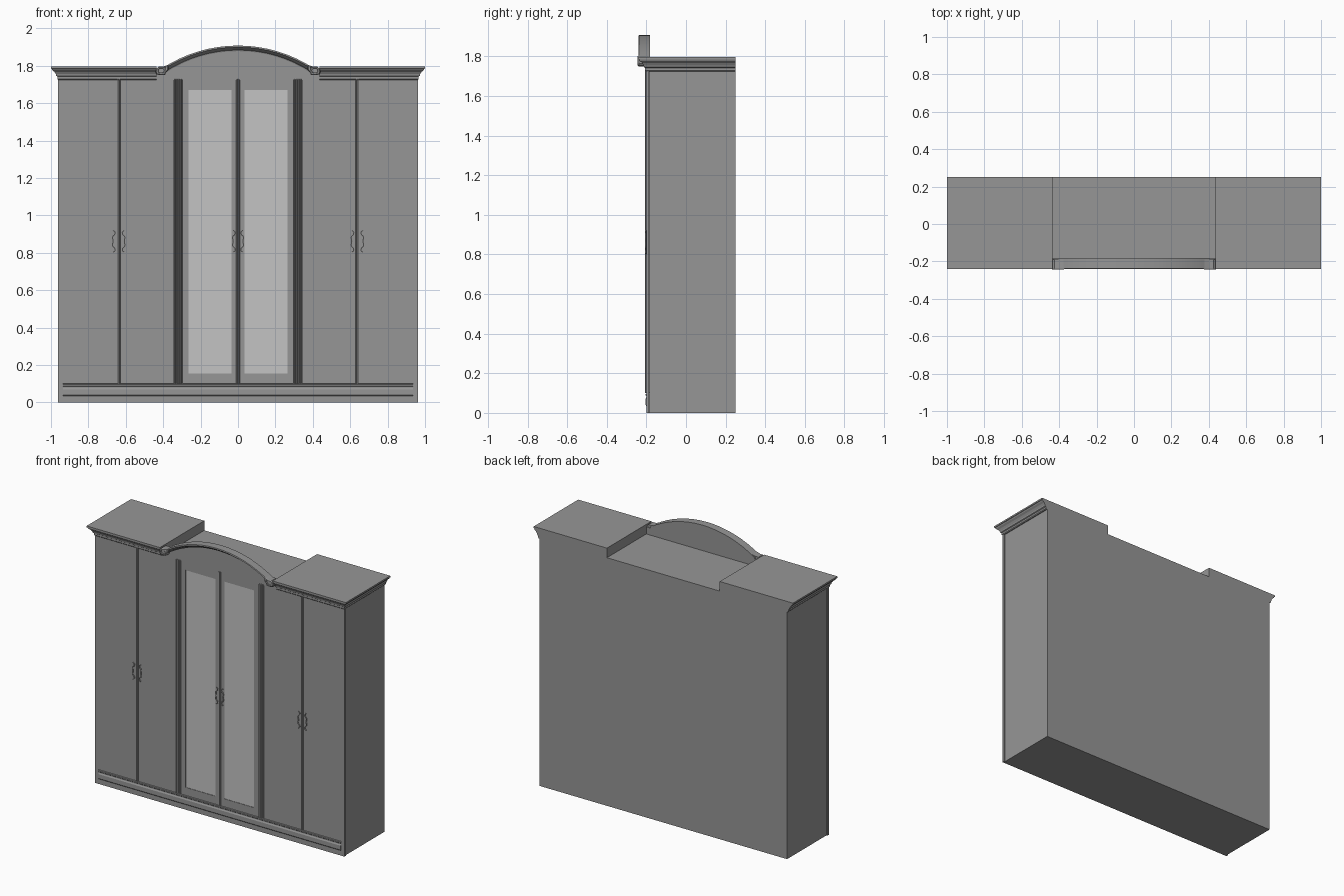
import bpy, bmesh, math
from mathutils import Vector

old = bpy.data.objects.get("Cube")
if old:
    bpy.data.objects.remove(old, do_unlink=True)


def material(name, value):
    m = bpy.data.materials.new(name)
    m.use_nodes = True
    colour = (value, value, value, 1)
    m.diffuse_color = colour
    m.node_tree.nodes["Principled BSDF"].inputs["Base Color"].default_value = colour
    return m


GREY = material("wardrobe grey", 0.305)
GLASS = material("mirror light grey", 0.55)


def finish(name, bm, mat=GREY, mirror=False, smooth=False):
    bmesh.ops.recalc_face_normals(bm, faces=bm.faces)
    mesh = bpy.data.meshes.new(name)
    bm.to_mesh(mesh)
    bm.free()
    mesh.materials.append(mat)
    ob = bpy.data.objects.new(name, mesh)
    bpy.context.collection.objects.link(ob)
    if mirror:
        ob.modifiers.new("Mirror", "MIRROR")
    if smooth:
        bpy.ops.object.select_all(action="DESELECT")
        ob.select_set(True)
        bpy.context.view_layer.objects.active = ob
        bpy.ops.object.shade_smooth_by_angle(angle=math.radians(35))
    return ob


def add_loft(bm, rings):
    """Skin closed rings of equal length and cap both ends."""
    vs = [[bm.verts.new(p) for p in ring] for ring in rings]
    for a, b in zip(vs, vs[1:]):
        for i in range(len(a)):
            j = (i + 1) % len(a)
            bm.faces.new((a[i], a[j], b[j], b[i]))
    bm.faces.new(vs[0])
    bm.faces.new(vs[-1])


def add_box(bm, x0, x1, y0, y1, z0, z1):
    add_loft(bm, [[(x0, y0, z), (x1, y0, z), (x1, y1, z), (x0, y1, z)] for z in (z0, z1)])


def box(name, *size, mat=GREY, mirror=False):
    bm = bmesh.new()
    add_box(bm, *size)
    return finish(name, bm, mat, mirror)


FRONT, BACK = -0.2, 0.25
DOOR_LOW, DOOR_TOP = 0.1, 1.73

# Carcass and corner posts
box("carcass", -0.955, 0.955, -0.185, BACK, 0, DOOR_TOP)
box("corner_post", 0.935, 0.962, FRONT, -0.186, 0, DOOR_TOP, mirror=True)

# Moulded plinth
plinth = [(-0.18, 0), (FRONT, 0), (FRONT, 0.035), (-0.204, 0.04), (-0.204, 0.07),
          (-0.2, 0.078), (-0.2, 0.084), (-0.204, 0.088), (-0.204, 0.096), (-0.18, DOOR_LOW)]
bm = bmesh.new()
add_loft(bm, [[(x, y, z) for y, z in plinth] for x in (-0.935, 0.935)])
finish("plinth", bm)

# Plain outer doors
box("outer_door", 0.645, 0.935, FRONT, -0.18, DOOR_LOW, DOOR_TOP, mirror=True)
box("inner_door", 0.342, 0.63, FRONT, -0.18, DOOR_LOW, DOOR_TOP, mirror=True)

# Framed centre doors with recessed mirrors
bm = bmesh.new()
for size in ((0.01, 0.035, DOOR_LOW, DOOR_TOP), (0.265, 0.298, DOOR_LOW, DOOR_TOP),
             (0.035, 0.265, DOOR_LOW, 0.155), (0.035, 0.265, 1.67, DOOR_TOP)):
    add_box(bm, size[0], size[1], FRONT, -0.18, size[2], size[3])
finish("mirror_door_frame", bm, mirror=True)
box("mirror_pane", 0.035, 0.265, -0.197, -0.19, 0.155, 1.67, mat=GLASS, mirror=True)


# Reeded strips between the doors
def reeds(name, x0, x1, count, mirror):
    bm = bmesh.new()
    pitch = (x1 - x0) / count
    for i in range(count):
        centre = x0 + pitch * (i + 0.5)
        arc = [(centre - pitch * 0.46 * math.cos(math.pi * k / 6),
                -0.199 - 0.007 * math.sin(math.pi * k / 6)) for k in range(7)]
        arc += [(arc[-1][0], -0.18), (arc[0][0], -0.18)]
        add_loft(bm, [[(x, y, z) for x, y in arc] for z in (DOOR_LOW, DOOR_TOP)])
    finish(name, bm, mirror=mirror, smooth=True)


reeds("fluted_pilaster", 0.299, 0.341, 4, True)
reeds("side_door_bead", 0.629, 0.646, 2, True)
reeds("centre_door_bead", -0.01, 0.01, 2, False)

# Stepped cornice over each side, returned along the end
cornice = [(0.001, 1.725), (0.006, 1.73), (0.006, 1.742), (0.012, 1.746), (0.014, 1.755),
           (0.022, 1.768), (0.033, 1.777), (0.036, 1.784), (0.04, 1.786), (0.04, 1.797)]
bm = bmesh.new()
add_loft(bm, [[(0.435, FRONT - o, z), (0.96 + o, FRONT - o, z), (0.96 + o, BACK, z),
               (0.435, BACK, z)] for o, z in cornice])
finish("cornice", bm, mirror=True)

# Arched pediment: panel behind, moulded band in front
RADIUS, TOP = 0.737, 1.908
SPREAD = math.asin(0.405 / RADIUS)
angles = [SPREAD * (i / 8 - 1) for i in range(17)]


def on_arch(a, drop, y):
    r = RADIUS - drop
    return (r * math.sin(a), y, TOP - RADIUS + r * math.cos(a))


bm = bmesh.new()
outline = [(-0.435, 0, 1.725), (-0.435, 0, 1.78)]
outline += [on_arch(a, 0.01, 0) for a in angles] + [(0.435, 0, 1.78), (0.435, 0, 1.725)]
add_loft(bm, [[(x, y, z) for x, _, z in outline] for y in (-0.202, -0.184)])
finish("pediment_panel", bm)

band = [(0, -0.183), (0, -0.238), (0.008, -0.24), (0.012, -0.232),
        (0.018, -0.226), (0.024, -0.212), (0.03, -0.21), (0.03, -0.183)]
bm = bmesh.new()
add_loft(bm, [[on_arch(a, d, y) for d, y in band] for a in angles])
finish("pediment_arch", bm, smooth=True)

# Curled feet of the arch
foot = [(0.37, 1.806), (0.4, 1.796), (0.425, 1.795), (0.437, 1.785), (0.441, 1.765),
        (0.434, 1.754), (0.415, 1.75), (0.39, 1.751), (0.386, 1.764), (0.372, 1.78)]
mid = Vector((0.41, 1.775))
bm = bmesh.new()
rings = []
for y, s in ((-0.19, 1), (-0.238, 1), (-0.244, 0.85), (-0.244, 0.6), (-0.238, 0.5)):
    pts = [mid + (Vector(p) - mid) * s for p in foot]
    rings.append([(p.x, y, p.y) for p in pts])
add_loft(bm, rings)
finish("arch_foot", bm, mirror=True)

# Curled door handles, one on each side of every door gap
path = [(0.012, 0.92), (0.002, 0.912), (0.004, 0.898), (0.014, 0.888), (0.012, 0.862),
        (0.014, 0.836), (0.004, 0.826), (0.002, 0.812), (0.012, 0.804)]


def handle(name, centre, side, gap):
    curve = bpy.data.curves.new(name, "CURVE")
    curve.dimensions = "3D"
    curve.bevel_depth = 0.004
    curve.bevel_resolution = 1
    curve.resolution_u = 3
    curve.use_fill_caps = True
    spline = curve.splines.new("BEZIER")
    spline.bezier_points.add(len(path) - 1)
    for point, (x, z) in zip(spline.bezier_points, path):
        point.co = (centre + side * (gap + x), FRONT - 0.004, z)
        point.handle_left_type = point.handle_right_type = "AUTO"
    curve.materials.append(GREY)
    ob = bpy.data.objects.new(name, curve)
    bpy.context.collection.objects.link(ob)
    bpy.ops.object.select_all(action="DESELECT")
    ob.select_set(True)
    bpy.context.view_layer.objects.active = ob
    bpy.ops.object.convert(target="MESH")
    bpy.ops.object.shade_smooth_by_angle(angle=math.radians(40))


for label, centre, gap in (("right", -0.638, 0.018), ("centre", 0, 0.014), ("left", 0.638, 0.018)):
    for side in (-1, 1):
        handle(f"{label}_handle_{'outer' if side * centre > 0 else 'inner'}", centre, side, gap)
